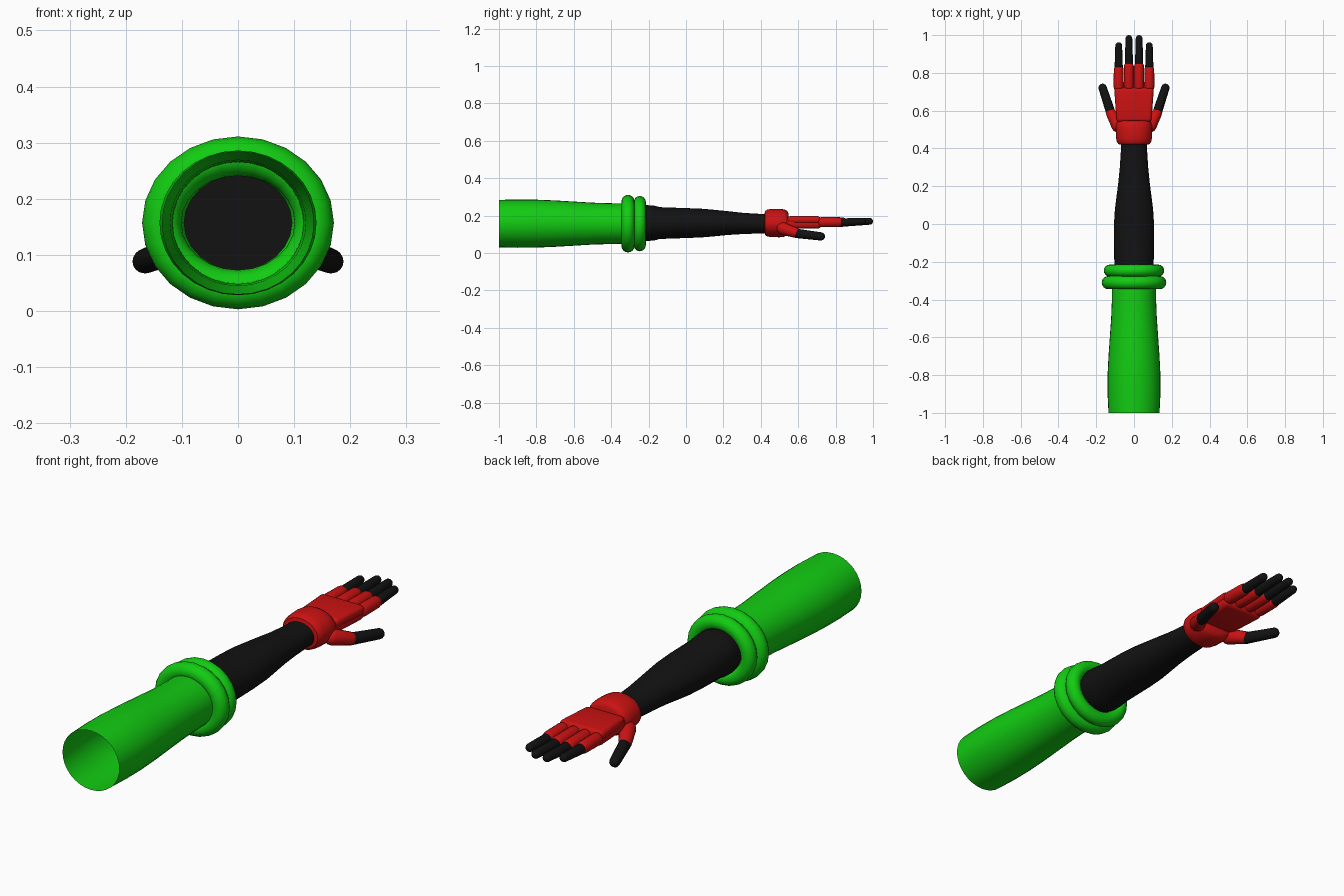
import bpy, bmesh
from math import sin, cos, pi, radians
from mathutils import Vector

cube = bpy.data.objects.get("Cube")
if cube:
    bpy.data.objects.remove(cube)


def material(name, colour):
    m = bpy.data.materials.new(name)
    m.use_nodes = True
    m.diffuse_color = (*colour, 1)
    m.node_tree.nodes["Principled BSDF"].inputs["Base Color"].default_value = (*colour, 1)
    return m


GREEN = material("bright green", (0.006, 0.6, 0.006))
RED = material("bright red", (0.6, 0.006, 0.006))
BLACK = material("black", (0.006, 0.006, 0.006))
AXIS_Z = 0.157


def finish(name, bm, mat, recalc=True):
    if recalc:
        bmesh.ops.recalc_face_normals(bm, faces=bm.faces)
    me = bpy.data.meshes.new(name)
    bm.to_mesh(me)
    bm.free()
    me.materials.append(mat)
    me.shade_smooth()
    me.set_sharp_from_angle(angle=radians(40))
    ob = bpy.data.objects.new(name, me)
    bpy.context.collection.objects.link(ob)
    return ob


def loft(name, sections, mat, segs=32, caps=True, loop=False):
    """Skin elliptical sections (y, half width, half height, centre z)."""
    bm = bmesh.new()
    rings = [[bm.verts.new((rx * cos(2 * pi * i / segs), y, zc + rz * sin(2 * pi * i / segs)))
              for i in range(segs)] for y, rx, rz, zc in sections]
    pairs = list(zip(rings, rings[1:]))
    if loop:
        pairs.append((rings[-1], rings[0]))
    for a, b in pairs:
        for i in range(segs):
            j = (i + 1) % segs
            bm.faces.new((a[i], a[j], b[j], b[i]))
    if caps:
        bm.faces.new(rings[0])
        bm.faces.new(rings[-1])
    return finish(name, bm, mat)


def hoop(name, y, rx, rz, r):
    loft(name, [(y + r * sin(2 * pi * k / 16), rx + r * cos(2 * pi * k / 16),
                 rz + r * cos(2 * pi * k / 16), AXIS_Z) for k in range(16)],
         GREEN, segs=24, caps=False, loop=True)


def capsule(name, start, end, r0, r1, mat, segs=16, steps=4):
    """Round-ended rod from start to end, tapering from r0 to r1."""
    start, end = Vector(start), Vector(end)
    d = (end - start).normalized()
    rot = d.to_track_quat('Z', 'Y')
    prof = []
    for k in range(1, steps + 1):
        a = pi / 2 * k / steps
        prof.append((start + d * r0 * (1 - sin(a)), r0 * sin(a)))
    # first half runs pole to rim, second half rim to pole
    prof = [(start + d * r0 * (1 - cos(pi / 2 * k / steps)), r0 * sin(pi / 2 * k / steps))
            for k in range(1, steps + 1)]
    prof += [(end - d * r1 * (1 - cos(pi / 2 * k / steps)), r1 * sin(pi / 2 * k / steps))
             for k in range(steps, 0, -1)]
    bm = bmesh.new()
    rings = [[bm.verts.new(c + rot @ Vector((r * cos(2 * pi * i / segs), r * sin(2 * pi * i / segs), 0)))
              for i in range(segs)] for c, r in prof]
    for a, b in zip(rings, rings[1:]):
        for i in range(segs):
            j = (i + 1) % segs
            bm.faces.new((a[i], a[j], b[j], b[i]))
    for ring, pole in ((rings[0], start), (rings[-1], end)):
        tip = bm.verts.new(pole)
        for i in range(segs):
            bm.faces.new((ring[i], ring[(i + 1) % segs], tip))
    return finish(name, bm, mat)


def rounded_box(name, centre, size, bevel, mat, taper=1.0):
    bm = bmesh.new()
    bmesh.ops.create_cube(bm, size=1)
    for v in bm.verts:
        k = taper if v.co.y < 0 else 1
        v.co = Vector((v.co.x * size[0] * k, v.co.y * size[1], v.co.z * size[2])) + Vector(centre)
    bmesh.ops.bevel(bm, geom=bm.edges[:], offset=bevel, segments=4, profile=0.5, affect='EDGES')
    return finish(name, bm, mat)


# Sleeve: open tube with two rolled hoops at its cuff
loft("sleeve", [(-1, .135, .127, AXIS_Z), (-.9, .14, .129, AXIS_Z), (-.8, .14, .128, AXIS_Z),
                (-.7, .135, .124, AXIS_Z), (-.6, .128, .118, AXIS_Z), (-.5, .121, .112, AXIS_Z),
                (-.4, .117, .109, AXIS_Z), (-.25, .115, .107, AXIS_Z)], GREEN, caps=False)
hoop("sleeve_hoop_large", -.31, .136, .119, .035)
hoop("sleeve_hoop_small", -.247, .128, .116, .032)

# Forearm, with a slightly swollen end inside the cuff
loft("forearm", [(-.235, .098, .09, .16), (-.21, .104, .096, .16), (-.17, .105, .093, .16),
                 (-.14, .105, .085, .16), (0, .106, .08, .16), (.08, .101, .077, .16),
                 (.15, .092, .071, .16), (.22, .083, .064, .16), (.3, .075, .057, .158),
                 (.38, .07, .053, .157), (.46, .067, .05, .157)], BLACK)

# Wrist band
loft("wrist_band", [(.42, .07, .052, .16), (.423, .083, .064, .16), (.435, .091, .072, .16),
                    (.455, .095, .075, .16), (.5, .097, .076, .16), (.525, .095, .073, .16),
                    (.54, .089, .066, .16), (.547, .075, .052, .16)], RED)

# Palm with a raised back plate
rounded_box("palm", (0, .625, .16), (.2, .2, .06), .022, RED, taper=.88)
rounded_box("hand_back_plate", (0, .63, .177), (.21, .18, .04), .018, RED, taper=.88)

# Fingers and the two mirrored thumbs
for label, side in (("left", 1), ("right", -1)):
    for kind, x, knuckle, tip in (("inner", .027, .86, 1.0), ("outer", .081, .842, .962)):
        capsule(f"{label}_{kind}_finger_base", (side * x, .70, .165), (side * x, knuckle, .165),
                .027, .026, RED)
        capsule(f"{label}_{kind}_finger_tip", (side * x, knuckle - .04, .162), (side * x, tip, .17),
                .022, .018, BLACK)
    capsule(f"{label}_thumb_base", (side * .07, .49, .14), (side * .134, .61, .1),
            .034, .027, RED)
    capsule(f"{label}_thumb_tip", (side * .115, .565, .108), (side * .173, .742, .086),
            .025, .022, BLACK)
